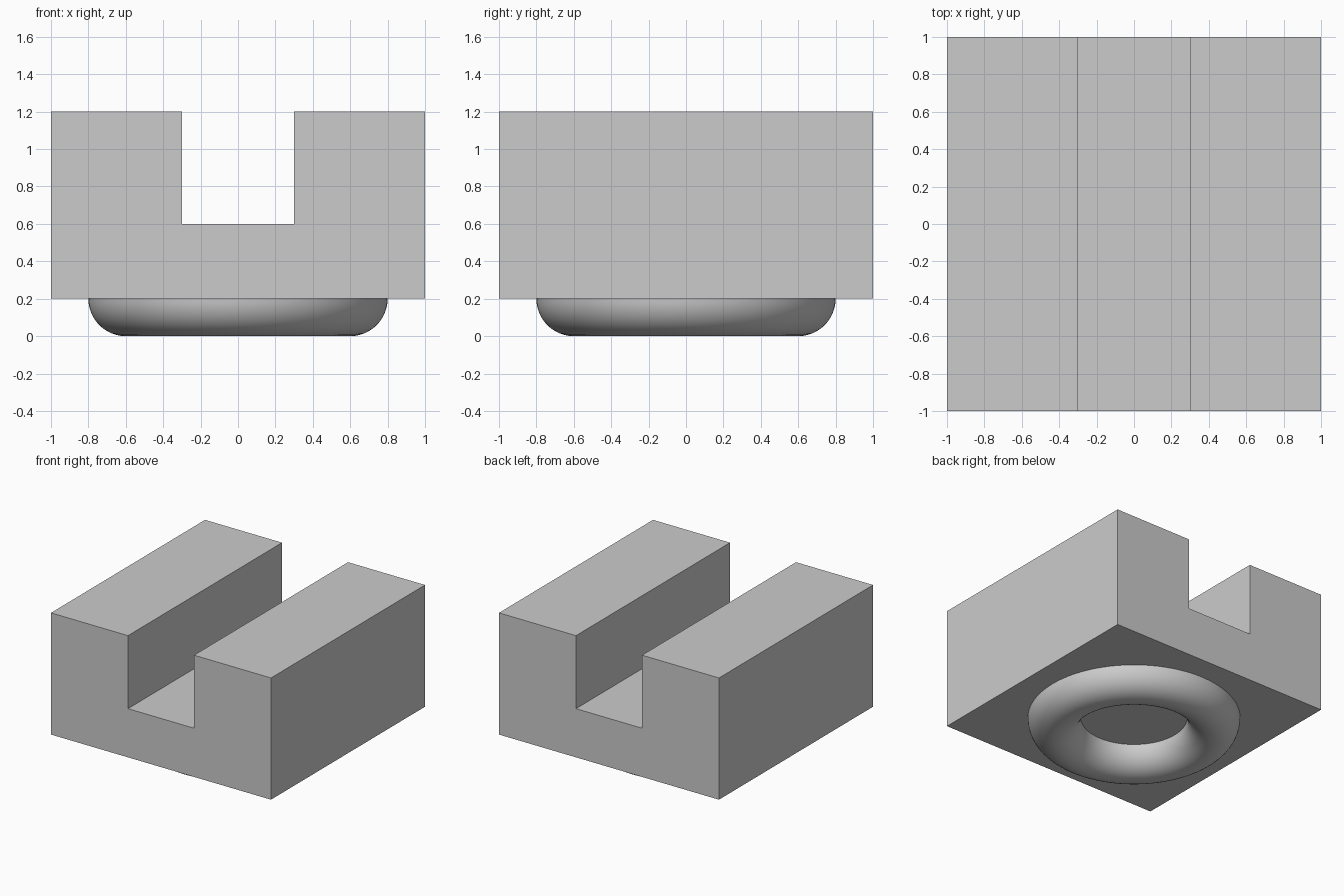
import bpy
import bmesh

cube = bpy.data.objects.get("Cube")
if cube:
    bpy.data.objects.remove(cube, do_unlink=True)

grey = bpy.data.materials.new("plain_grey")
grey.use_nodes = True
colour = (0.6, 0.6, 0.6, 1)
grey.diffuse_color = colour
grey.node_tree.nodes["Principled BSDF"].inputs["Base Color"].default_value = colour

BASE_Z = 0.2


def add_object(name, bm):
    bmesh.ops.recalc_face_normals(bm, faces=bm.faces)
    mesh = bpy.data.meshes.new(name)
    bm.to_mesh(mesh)
    bm.free()
    mesh.materials.append(grey)
    obj = bpy.data.objects.new(name, mesh)
    bpy.context.collection.objects.link(obj)
    return obj


# Block with a channel: U-shaped profile extruded from front to back
half = [(1, BASE_Z), (1, 1.2), (0.3, 1.2), (0.3, 0.6)]
profile = half + [(-x, z) for x, z in reversed(half)]
bm = bmesh.new()
face = bm.faces.new([bm.verts.new((x, -1, z)) for x, z in profile])
ext = bmesh.ops.extrude_face_region(bm, geom=[face])
moved = [v for v in ext["geom"] if isinstance(v, bmesh.types.BMVert)]
bmesh.ops.translate(bm, verts=moved, vec=(0, 2, 0))
add_object("channel_block", bm)

# Rounded ring foot: lower half of a torus, cut off at the block's underside
bpy.ops.mesh.primitive_torus_add(
    major_radius=0.6, minor_radius=0.2, major_segments=128,
    minor_segments=48, location=(0, 0, BASE_Z))
ring = bpy.context.object
ring.name = "ring_foot"
ring.data.materials.append(grey)
bm = bmesh.new()
bm.from_mesh(ring.data)
bmesh.ops.bisect_plane(
    bm, geom=bm.verts[:] + bm.edges[:] + bm.faces[:], dist=0.0001,
    plane_co=(0, 0, 0), plane_no=(0, 0, 1), clear_outer=True)
bm.to_mesh(ring.data)
bm.free()
bpy.ops.object.shade_smooth()
